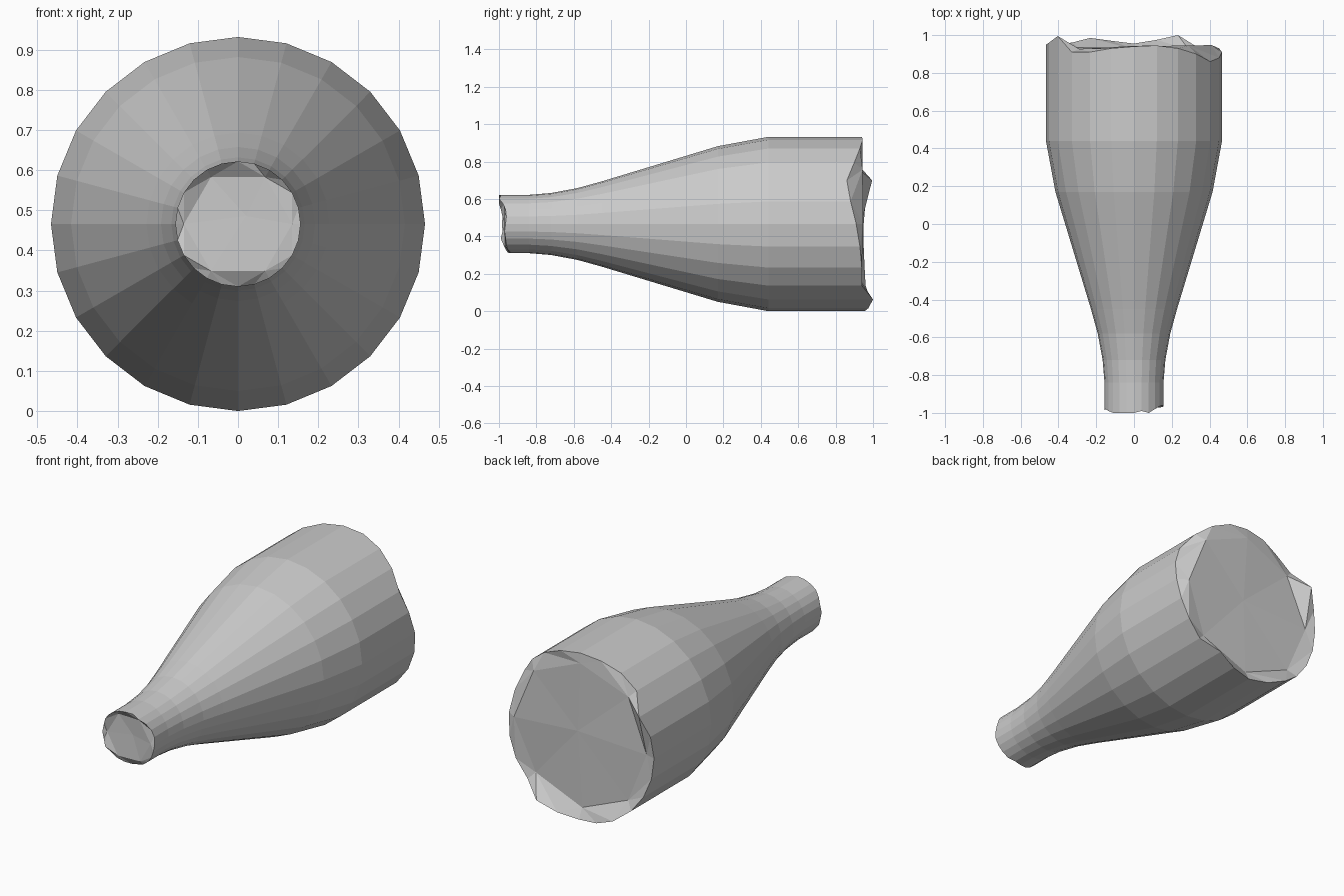
import bpy, bmesh, math, random

if "Cube" in bpy.data.objects:
    bpy.data.objects.remove(bpy.data.objects["Cube"])

random.seed(4)
SIDES = 24
R = 0.466
CZ = R

# Bottle outline: position along the axis, radius
profile = [(-0.84, 0.156), (-0.72, 0.166), (-0.58, 0.192), (-0.45, 0.228),
           (-0.14, 0.322), (0.17, 0.416), (0.44, R)]

# Uneven rims, one axis position per side, counter-clockwise from +x
wide_rim = [.91, .88, .86, .90, .93, .945, .94, .93, .91, .91, .995, .96,
            .95, .95, .955, .96, .985, .97, .955, .975, 1.0, .94, .94, .93]
neck_rim = [-.965, -.96, -.965, -.98, -1.0, -.99, -1.0, -1.0, -1.0, -1.0, -.99, -.98,
            -.985, -.98, -.99, -.97, -.965, -.955, -.945, -.94, -.955, -.96, -.965, -.97]

bm = bmesh.new()


def ring(ys, radius, sides, phase=0.0):
    verts = []
    for i in range(sides):
        a = 2 * math.pi * (i + phase) / sides
        verts.append(bm.verts.new((radius * math.cos(a), ys[i], CZ + radius * math.sin(a))))
    return verts


def bridge(a, b):
    for i in range(SIDES):
        j = (i + 1) % SIDES
        bm.faces.new((a[i], a[j], b[j], b[i]))


def cap(rim, radius, depth, jitter, sides):
    # Coarse chipped inner ring joined to the rim, then a fan to the middle
    inner = ring([depth + random.uniform(-jitter, jitter) for _ in range(sides)],
                 radius, sides)
    step = SIDES // sides
    for k in range(sides):
        n = (k + 1) % sides
        half = step // 2
        for s in range(step):
            i = k * step + s
            j = (i + 1) % SIDES
            bm.faces.new((rim[i], rim[j], inner[k if s < half else n]))
        bm.faces.new((inner[k], rim[k * step + half], inner[n]))
    centre = bm.verts.new((0.02, depth, CZ + 0.02))
    for k in range(sides):
        bm.faces.new((inner[k], inner[(k + 1) % sides], centre))


# Body surface
rings = [ring(neck_rim, 0.156, SIDES)]
rings += [ring([y] * SIDES, r, SIDES) for y, r in profile]
rings.append(ring(wide_rim, R, SIDES))
for a, b in zip(rings, rings[1:]):
    bridge(a, b)

# Broken end faces
cap(rings[0], 0.135, -0.965, 0.01, 6)
cap(rings[-1], 0.41, 0.935, 0.015, 8)

bmesh.ops.recalc_face_normals(bm, faces=bm.faces)
mesh = bpy.data.meshes.new("bottle_body")
bm.to_mesh(mesh)
bm.free()
bpy.context.collection.objects.link(bpy.data.objects.new("bottle_body", mesh))
